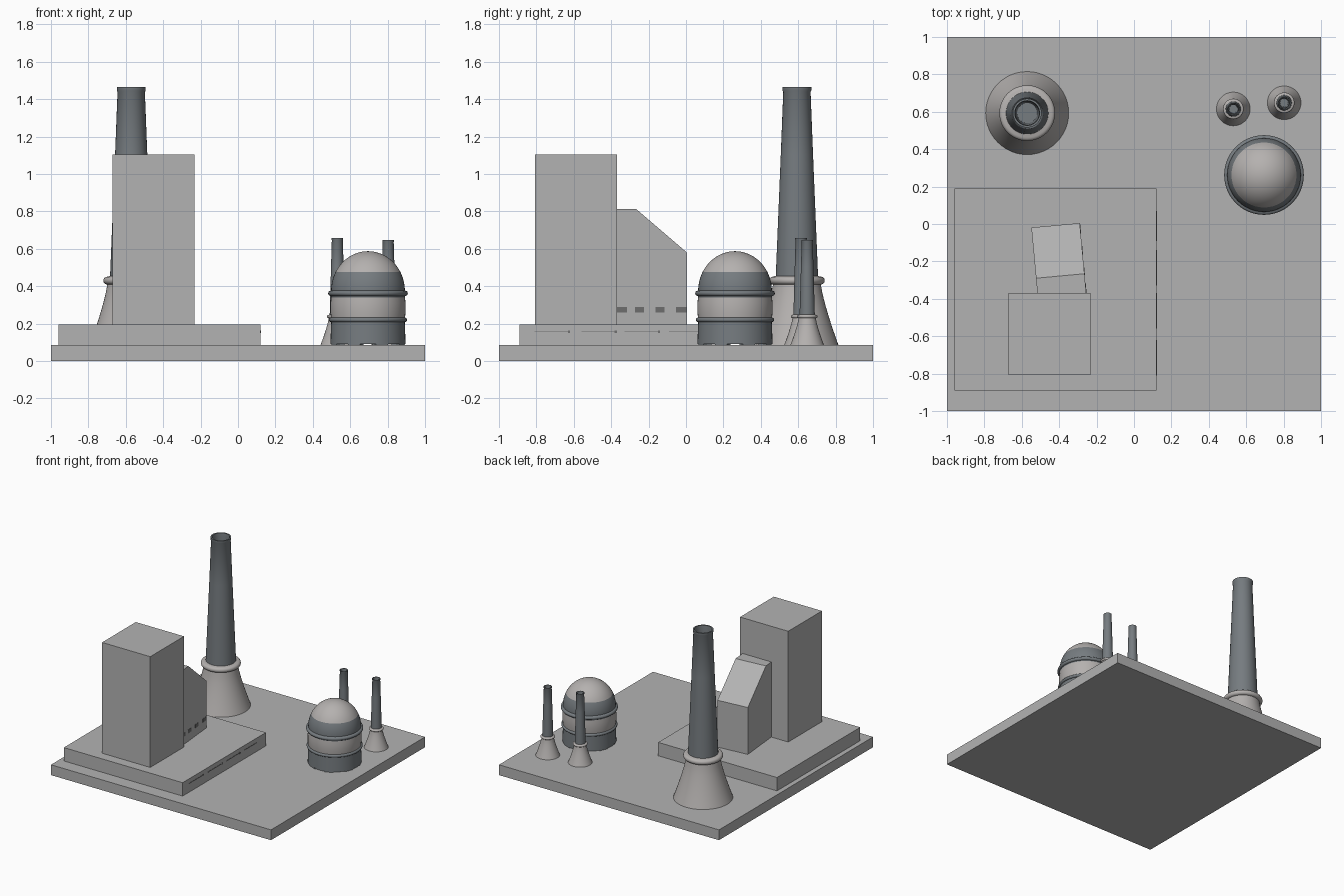
import bpy, bmesh, math
from mathutils import Matrix, Vector

old = bpy.data.objects.get("Cube")
if old:
    bpy.data.objects.remove(old, do_unlink=True)


def material(name, rgb):
    m = bpy.data.materials.new(name)
    m.use_nodes = True
    m.diffuse_color = (*rgb, 1)
    m.node_tree.nodes["Principled BSDF"].inputs["Base Color"].default_value = (*rgb, 1)
    return m


concrete = material("grey concrete", (0.45, 0.45, 0.45))
pale = material("warm pale metal", (0.46, 0.44, 0.43))
steel = material("dark blue steel", (0.18, 0.2, 0.215))
glass = material("dark windows", (0.16, 0.16, 0.16))


def finish(name, bm, mat, matrix=None, smooth=False):
    bmesh.ops.recalc_face_normals(bm, faces=bm.faces)
    mesh = bpy.data.meshes.new(name)
    bm.to_mesh(mesh)
    bm.free()
    mesh.materials.append(mat)
    ob = bpy.data.objects.new(name, mesh)
    bpy.context.collection.objects.link(ob)
    if matrix:
        ob.matrix_world = matrix
    if smooth:
        bpy.ops.object.select_all(action='DESELECT')
        ob.select_set(True)
        bpy.context.view_layer.objects.active = ob
        bpy.ops.object.shade_smooth_by_angle(angle=math.radians(40))
    return ob


def box(name, x, y, z, mat, matrix=None):
    """Box from (min, max) ranges."""
    bm = bmesh.new()
    bmesh.ops.create_cube(bm, size=1)
    for v in bm.verts:
        v.co = [r[0] if c < 0 else r[1] for c, r in zip(v.co, (x, y, z))]
    return finish(name, bm, mat, matrix)


def lathe(name, centre, profile, mat, steps=48):
    """Turn a (radius, height) profile around a vertical axis."""
    bm = bmesh.new()
    verts = [bm.verts.new((r, 0, z)) for r, z in profile]
    edges = [bm.edges.new(pair) for pair in zip(verts, verts[1:])]
    bmesh.ops.spin(bm, geom=verts + edges, cent=(0, 0, 0), axis=(0, 0, 1),
                   angle=math.tau, steps=steps)
    bmesh.ops.remove_doubles(bm, verts=bm.verts, dist=1e-5)
    return finish(name, bm, mat, Matrix.Translation((*centre, 0)), True)


def bead(r, z, size):
    """Round bulge standing out from radius r."""
    return [(r + size * math.cos(a), z + size * math.sin(a))
            for a in (math.pi * (i / 8 - 0.5) for i in range(9))]


# Ground slab and podium
GROUND, DECK = 0.085, 0.195
box("ground_slab", (-1, 1), (-1, 1), (0, GROUND), concrete)
box("podium", (-0.96, 0.12), (-0.89, 0.19), (GROUND, DECK), concrete)

# Slits and round fittings on the podium's left side
for i, start in enumerate((-0.81, -0.56, -0.33, -0.09)):
    end = min(start + 0.185, 0.07)
    box(f"podium_slit_{i}", (0.118, 0.122), (start, end), (0.154, 0.159), glass)
    if i < 3:
        box(f"podium_slit_knob_{i}", (0.118, 0.123), (end - 0.006, end + 0.006),
            (0.15, 0.163), glass)

# Main tower
box("tower", (-0.67, -0.232), (-0.808, -0.37), (DECK, 1.105), concrete)

# Turned annex with sloping roof, measured from its rear left corner
turn = Matrix.Translation((-0.29, 0.005, 0)) @ Matrix.Rotation(math.radians(5.3), 4, 'Z')
bm = bmesh.new()
side = [bm.verts.new((0, y, z)) for y, z in
        ((0, DECK), (0, 0.58), (-0.272, 0.812), (-0.45, 0.812), (-0.45, DECK))]
face = bm.faces.new(side)
extruded = bmesh.ops.extrude_face_region(bm, geom=[face])
bmesh.ops.translate(bm, vec=Vector((-0.26, 0, 0)),
                    verts=[g for g in extruded["geom"] if isinstance(g, bmesh.types.BMVert)])
finish("annex", bm, concrete, turn)
for i, (a, b) in enumerate(((0.002, 0.058), (0.12, 0.17), (0.23, 0.278), (0.322, 0.378))):
    box(f"annex_window_{i}", (-0.002, 0.002), (-b, -a), (0.26, 0.29), glass, turn)


# Chimneys: flared foot with collar, then a hollow tapering stack
def chimney(name, centre, foot_r, neck_r, neck_z, stack_r, top_r, top_z, collar):
    foot = []
    for i in range(9):
        t = i / 8
        foot.append((neck_r + (foot_r - neck_r) * (1 - t) ** 1.25,
                     GROUND + (neck_z - collar - GROUND) * t))
    foot += bead(neck_r, neck_z, collar)
    foot.append((stack_r * 0.9, neck_z + collar * 1.3))
    lathe(name + "_foot", centre, foot, pale)
    mid_z = neck_z + (top_z - neck_z) * 0.65
    mid_r = stack_r + (top_r - stack_r) * 0.75
    lip = top_r * 0.05
    stack = [(stack_r, neck_z), (mid_r, mid_z), (top_r - lip, top_z - lip * 7),
             (top_r, top_z - lip * 5), (top_r, top_z), (top_r * 0.86, top_z),
             (top_r * 0.82, top_z - lip * 7), (top_r * 0.7, neck_z + collar * 2),
             (0, neck_z + collar * 2)]
    lathe(name + "_stack", centre, stack, steel)


chimney("large_chimney", (-0.571, 0.593), 0.222, 0.128, 0.43, 0.114, 0.077, 1.465, 0.021)
chimney("small_chimney_inner", (0.531, 0.615), 0.09, 0.046, 0.238, 0.041, 0.031, 0.657, 0.009)
chimney("small_chimney_outer", (0.803, 0.648), 0.09, 0.046, 0.238, 0.041, 0.031, 0.647, 0.009)

# Domed tank in stacked bands
TANK = (0.695, 0.262)
lathe("tank_skirt", TANK, [(0, 0.09), (0.201, 0.09), (0.199, 0.15), (0.197, 0.208)]
      + bead(0.197, 0.22, 0.012) + [(0.195, 0.232)], steel)
lathe("tank_band", TANK, [(0.197, 0.225), (0.201, 0.26), (0.201, 0.31), (0.197, 0.345)], pale)


def dome_arc(z0, z1, count=10):
    """Points on the dome between two heights."""
    base, r, h = 0.375, 0.197, 0.212
    a0, a1 = (math.asin((z - base) / h) for z in (z0, z1))
    return [(r * math.cos(a), base + h * math.sin(a))
            for a in (a0 + (a1 - a0) * i / count for i in range(count + 1))]


lathe("tank_shoulder", TANK, [(0.197, 0.338)] + bead(0.199, 0.362, 0.014)
      + dome_arc(0.378, 0.475), steel)
lathe("tank_dome", TANK, dome_arc(0.475, 0.587, 14), pale)

# Short feet under the tank
for i in range(8):
    spot = Matrix.Translation((*TANK, 0)) @ Matrix.Rotation(math.tau * (i + 0.5) / 8, 4, 'Z')
    box(f"tank_foot_{i}", (0.15, 0.198), (-0.035, 0.035), (GROUND, 0.095), steel, spot)
